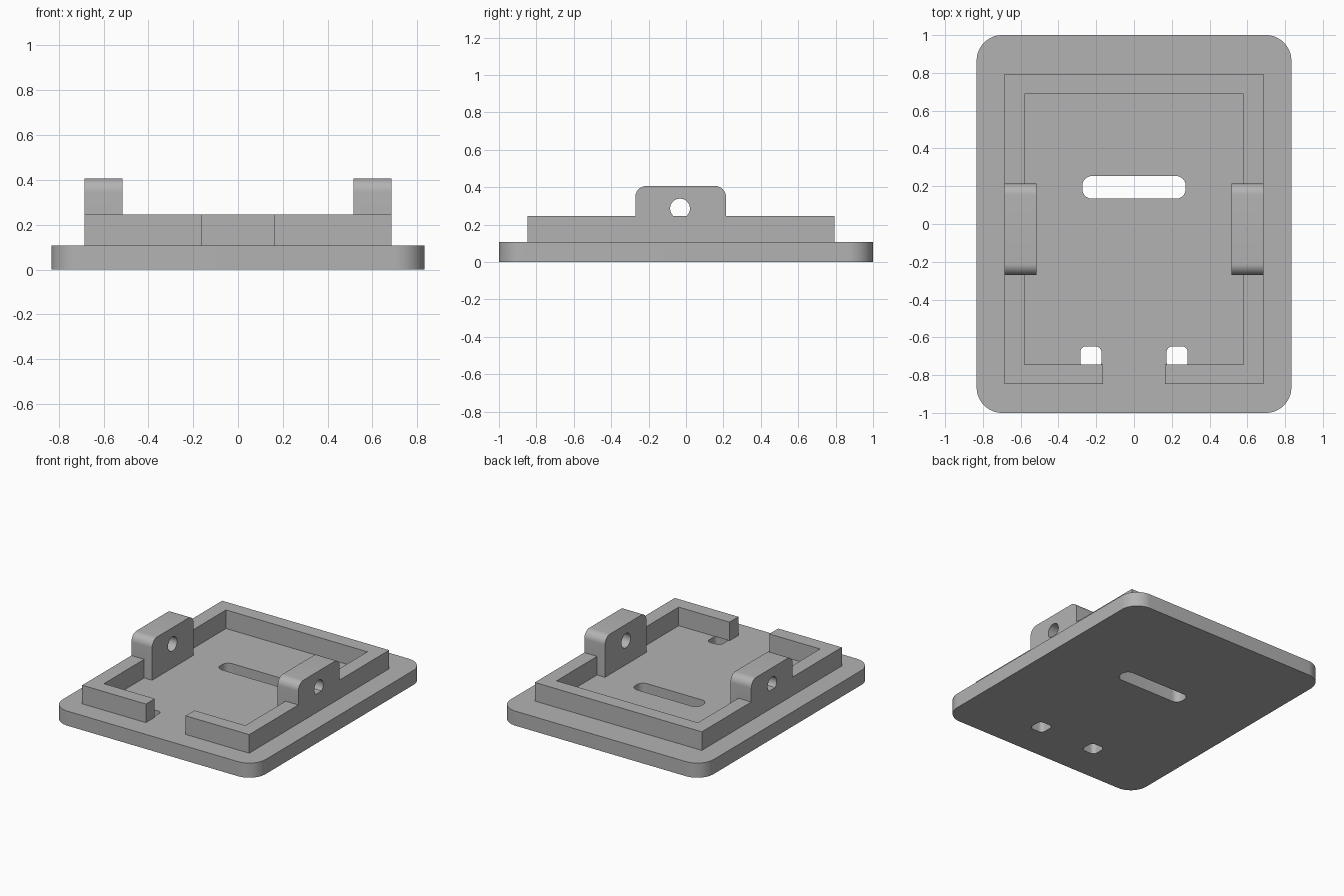
import bpy, bmesh, math
from mathutils import Matrix

if "Cube" in bpy.data.objects:
    bpy.data.objects.remove(bpy.data.objects["Cube"], do_unlink=True)

grey = bpy.data.materials.new("plain grey")
grey.use_nodes = True
grey.diffuse_color = (0.45, 0.45, 0.45, 1)
grey.node_tree.nodes["Principled BSDF"].inputs["Base Color"].default_value = grey.diffuse_color

BASE_TOP, RIM_TOP, LUG_TOP = 0.108, 0.246, 0.407


def rounded_rect(x0, x1, y0, y1, r, steps=10):
    """Counter-clockwise outline of a rectangle with round corners."""
    corners = [(x1 - r, y1 - r), (x0 + r, y1 - r), (x0 + r, y0 + r), (x1 - r, y0 + r)]
    return [(cx + r * math.cos(a), cy + r * math.sin(a))
            for q, (cx, cy) in enumerate(corners)
            for a in [(q + i / steps) * math.pi / 2 for i in range(steps + 1)]]


def prism(name, outline, low, high, along_x=False):
    """Extrude an outline along z, or an outline in y and z along x."""
    bm = bmesh.new()
    face = bm.faces.new([bm.verts.new((u, v, low)) for u, v in outline])
    top = bmesh.ops.extrude_face_region(bm, geom=[face])["geom"]
    bmesh.ops.translate(bm, vec=(0, 0, high - low),
                        verts=[g for g in top if isinstance(g, bmesh.types.BMVert)])
    if along_x:
        turn = Matrix(((0, 0, 1), (1, 0, 0), (0, 1, 0)))
        bmesh.ops.transform(bm, matrix=turn.to_4x4(), verts=bm.verts)
    bmesh.ops.recalc_face_normals(bm, faces=bm.faces)
    mesh = bpy.data.meshes.new(name)
    bm.to_mesh(mesh)
    bm.free()
    mesh.materials.append(grey)
    obj = bpy.data.objects.new(name, mesh)
    bpy.context.collection.objects.link(obj)
    return obj


def combine(target, other, operation):
    """Apply a boolean and remove the second object."""
    mod = target.modifiers.new(operation.lower(), "BOOLEAN")
    mod.operation, mod.solver, mod.object = operation, "EXACT", other
    bpy.context.view_layer.objects.active = target
    bpy.ops.object.modifier_apply(modifier=mod.name)
    bpy.data.objects.remove(other, do_unlink=True)


# Base plate with a cable slot and two small square holes
base = prism("base_plate", rounded_rect(-0.833, 0.833, -1, 1, 0.135, 16), 0, BASE_TOP)
openings = [(-0.273, 0.273, 0.134, 0.254, 0.05),
            (-0.284, -0.173, -0.76, -0.648, 0.03),
            (0.173, 0.284, -0.76, -0.648, 0.03)]
for opening in openings:
    combine(base, prism("opening_cutter", rounded_rect(*opening), -0.1, 0.3), "DIFFERENCE")

# Open rim with a gap at the front
half = [(0.163, -0.847), (0.685, -0.847), (0.685, 0.793), (0.58, 0.793 - 0.105),
        (0.58, -0.743), (0.163, -0.743)]
outer, inner = half[:3], half[3:]
mirror = lambda pts: [(-x, y) for x, y in reversed(pts)]
rim = prism("rim", outer + mirror(outer) + mirror(inner) + inner, BASE_TOP, RIM_TOP)

# Pierced lugs on both sides, merged into the rim
for side in (-1, 1):
    low, high = sorted((side * 0.515, side * 0.685))
    outline = rounded_rect(-0.271, 0.214, BASE_TOP, LUG_TOP, 0.06)
    # square off the lower corners
    flat = [p for p in outline if p[1] > 0.25] + [(-0.271, BASE_TOP), (0.214, BASE_TOP)]
    lug = prism("lug", flat, low, high, True)
    hole = rounded_rect(-0.085, 0.021, 0.233, 0.339, 0.0529)
    combine(lug, prism("lug_hole_cutter", hole, low - 0.1, high + 0.1, True), "DIFFERENCE")
    combine(rim, lug, "UNION")

# Smooth the round corners and keep hard edges sharp
for obj in (base, rim):
    bpy.ops.object.select_all(action="DESELECT")
    obj.select_set(True)
    bpy.context.view_layer.objects.active = obj
    bpy.ops.object.shade_smooth_by_angle(angle=math.radians(30))
